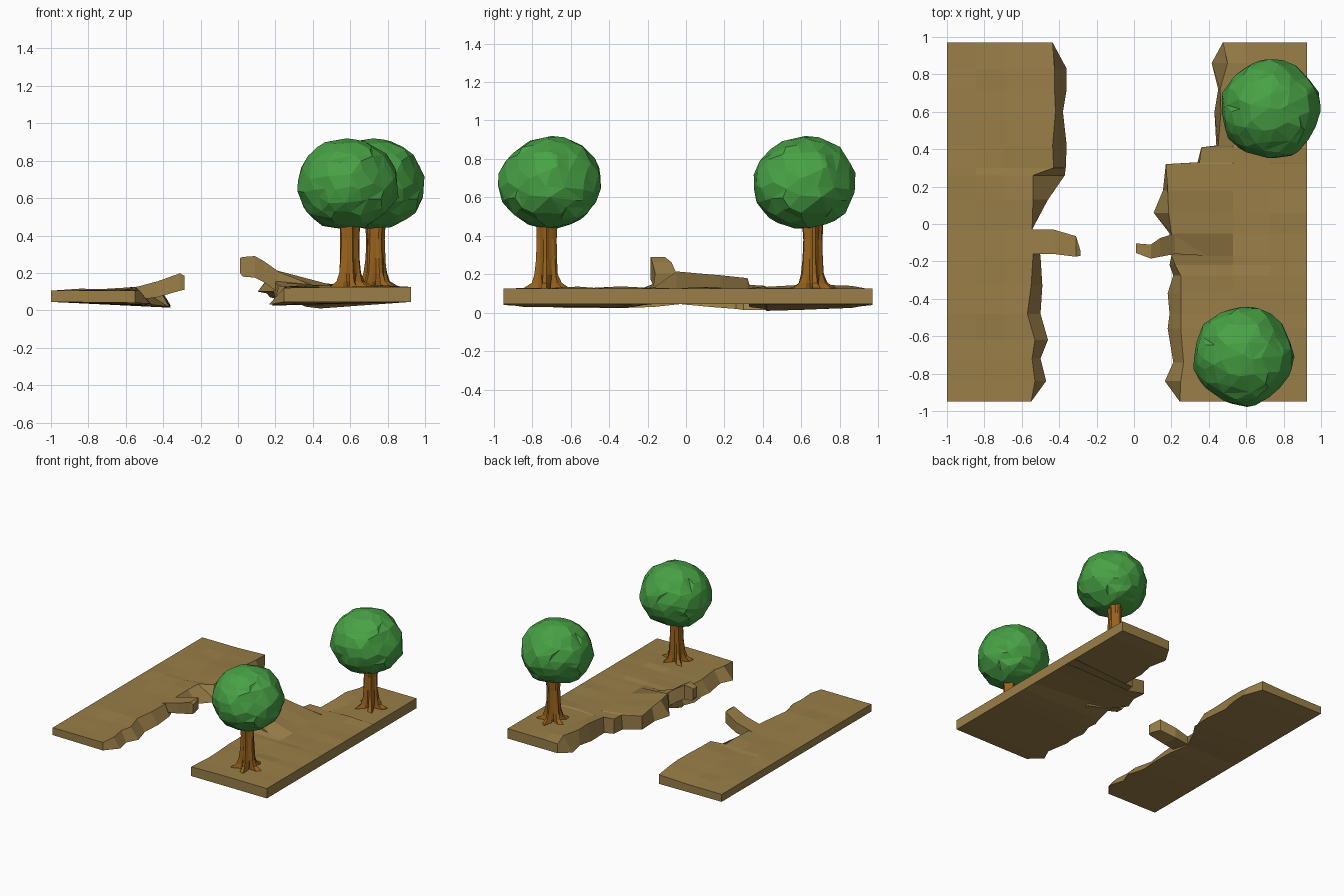
import bpy, math, random
from mathutils import Vector, noise

random.seed(4)

def material(name, col):
    m = bpy.data.materials.new(name)
    m.diffuse_color = (*col, 1)
    return m

EARTH = material("earth", (0.32, 0.21, 0.065))
BARK = material("bark", (0.32, 0.125, 0.012))
LEAF = material("leaf", (0.065, 0.36, 0.06))

def make(name, verts, faces, mat):
    me = bpy.data.meshes.new(name)
    me.from_pydata([tuple(v) for v in verts], [], faces)
    me.materials.append(mat)
    ob = bpy.data.objects.new(name, me)
    bpy.context.collection.objects.link(ob)
    bpy.context.view_layer.objects.active = ob
    bpy.ops.object.mode_set(mode='EDIT')
    bpy.ops.mesh.select_all(action='SELECT')
    bpy.ops.mesh.normals_make_consistent(inside=False)
    bpy.ops.object.mode_set(mode='OBJECT')
    return ob

def loft(name, rings, mat):
    """Skin a run of closed rings and cap both ends."""
    n = len(rings[0])
    faces = [(i * n + j, i * n + (j + 1) % n, (i + 1) * n + (j + 1) % n, (i + 1) * n + j)
             for i in range(len(rings) - 1) for j in range(n)]
    last = (len(rings) - 1) * n
    faces += [tuple(range(n)), tuple(range(last, last + n))]
    return make(name, [v for r in rings for v in r], faces, mat)

def slab(name, outer_x, outer_top, inner_x, rows):
    """Ground slab: straight outer side, torn inner edge given row by row."""
    rings = []
    for i, (y, xt, zt, xb, zb) in enumerate(rows):
        end = i in (0, len(rows) - 1)
        ring = [(outer_x, y, 0.045), (outer_x, y, outer_top)]
        for k in (0.35, 0.7):
            bump = 0 if end else random.uniform(-0.004, 0.012)
            ring.append((outer_x + (inner_x - outer_x) * k, y, outer_top + bump))
        if abs(xt - inner_x) > 0.1 and (xt - inner_x) * (inner_x - outer_x) < 0:
            x_in = xt - (inner_x - outer_x) * 0.05
            ring[2] = (outer_x + (x_in - outer_x) * 0.4, y, ring[2][2])
            ring[3] = (outer_x + (x_in - outer_x) * 0.8, y, ring[3][2])
        ring += [(xt, y, zt), (xb, y, zb)]
        rings.append(ring)
    return loft(name, rings, EARTH)

# Torn edges: y, top x, top z, bottom x, bottom z
LEFT = [
    (-0.95, -0.55, 0.105, -0.55, 0.04), (-0.84, -0.53, 0.11, -0.47, 0.035),
    (-0.72, -0.545, 0.115, -0.50, 0.03), (-0.62, -0.53, 0.11, -0.46, 0.025),
    (-0.48, -0.57, 0.115, -0.50, 0.025), (-0.33, -0.55, 0.115, -0.49, 0.025),
    (-0.17, -0.54, 0.12, -0.50, 0.03), (-0.03, -0.545, 0.12, -0.545, 0.045),
    (0.13, -0.54, 0.125, -0.46, 0.03), (0.26, -0.54, 0.12, -0.37, 0.02),
    (0.30, -0.43, 0.13, -0.365, 0.015), (0.42, -0.435, 0.135, -0.36, 0.015),
    (0.60, -0.42, 0.13, -0.38, 0.015), (0.72, -0.425, 0.135, -0.36, 0.02),
    (0.83, -0.425, 0.125, -0.36, 0.025), (0.97, -0.435, 0.115, -0.435, 0.04)]
RIGHT = [
    (-0.95, 0.245, 0.12, 0.245, 0.045), (-0.84, 0.25, 0.12, 0.165, 0.03),
    (-0.74, 0.265, 0.125, 0.21, 0.03), (-0.56, 0.25, 0.12, 0.18, 0.03),
    (-0.48, 0.25, 0.125, 0.19, 0.03), (-0.37, 0.25, 0.125, 0.18, 0.025),
    (-0.275, 0.25, 0.13, 0.21, 0.03), (-0.22, 0.22, 0.13, 0.19, 0.04),
    (-0.17, 0.20, 0.15, 0.20, 0.05), (-0.05, 0.20, 0.215, 0.19, 0.10),
    (0.06, 0.185, 0.205, 0.105, 0.10), (0.18, 0.18, 0.195, 0.155, 0.09),
    (0.32, 0.17, 0.18, 0.17, 0.07), (0.33, 0.35, 0.145, 0.34, 0.03),
    (0.41, 0.36, 0.14, 0.36, 0.02), (0.42, 0.45, 0.135, 0.44, 0.01),
    (0.60, 0.465, 0.145, 0.43, 0.015), (0.72, 0.46, 0.145, 0.45, 0.02),
    (0.86, 0.50, 0.14, 0.415, 0.025), (0.97, 0.475, 0.12, 0.475, 0.045)]
slab("left_ground", -1.0, 0.105, -0.56, LEFT)
slab("right_ground", 0.925, 0.125, 0.36, RIGHT)

# Snapped planks reaching over the gap: x, y min, y max, z bottom, z top
def plank(name, stations):
    loft(name, [[(x, y0, z0), (x, y1, z0), (x, y1, z1), (x, y0, z1)]
                for x, y0, y1, z0, z1 in stations], EARTH)

plank("left_plank", [(-0.58, -0.16, -0.03, 0.05, 0.115), (-0.43, -0.16, -0.03, 0.07, 0.155),
                     (-0.31, -0.175, -0.065, 0.105, 0.198), (-0.287, -0.17, -0.14, 0.11, 0.185)])
plank("right_plank", [(0.01, -0.155, -0.105, 0.20, 0.28), (0.025, -0.16, -0.105, 0.18, 0.285),
                      (0.09, -0.185, -0.11, 0.175, 0.29), (0.14, -0.175, -0.075, 0.15, 0.262),
                      (0.22, -0.16, -0.05, 0.09, 0.205), (0.39, -0.17, -0.07, 0.06, 0.138)])

# Trees: fluted trunk with flared roots, lumpy flat-faced crown
def tree(name, trunk, crown, turn):
    rings = []
    n = 20
    for z, r, root in [(0.09, 0.085, 0.065), (0.13, 0.078, 0.05), (0.155, 0.062, 0.022),
                       (0.20, 0.055, 0.010), (0.28, 0.049, 0.006), (0.38, 0.047, 0.006),
                       (0.52, 0.054, 0.006)]:
        ring = []
        for j in range(n):
            a = math.tau * j / n
            rr = r + root * math.cos(5 * a + 0.4) + random.uniform(-0.003, 0.003)
            ring.append((trunk[0] + rr * math.cos(a + turn), trunk[1] + rr * math.sin(a + turn), z))
        rings.append(ring)
    loft(name + "_trunk", rings, BARK)

    bpy.ops.mesh.primitive_ico_sphere_add(subdivisions=4, radius=1, location=(*crown, 0.66),
                                          rotation=(0, 0, turn))
    ob = bpy.context.object
    ob.name = name + "_crown"
    for v in ob.data.vertices:
        d = v.co.normalized()
        f = 1 + 0.07 * noise.noise(d * 1.7 + Vector((3, 1, 2))) + 0.05 * noise.noise(d * 4.5)
        v.co = Vector((d.x * 0.262, d.y * 0.262, d.z * (0.265 if d.z > 0 else 0.225))) * f
    ob.data.materials.append(LEAF)
    # Coarser, irregular facets
    dec = ob.modifiers.new("facets", 'DECIMATE')
    dec.ratio = 0.22

tree("front_tree", (0.595, -0.725), (0.585, -0.705), 0.0)
tree("back_tree", (0.735, 0.655), (0.73, 0.615), 0.35)
